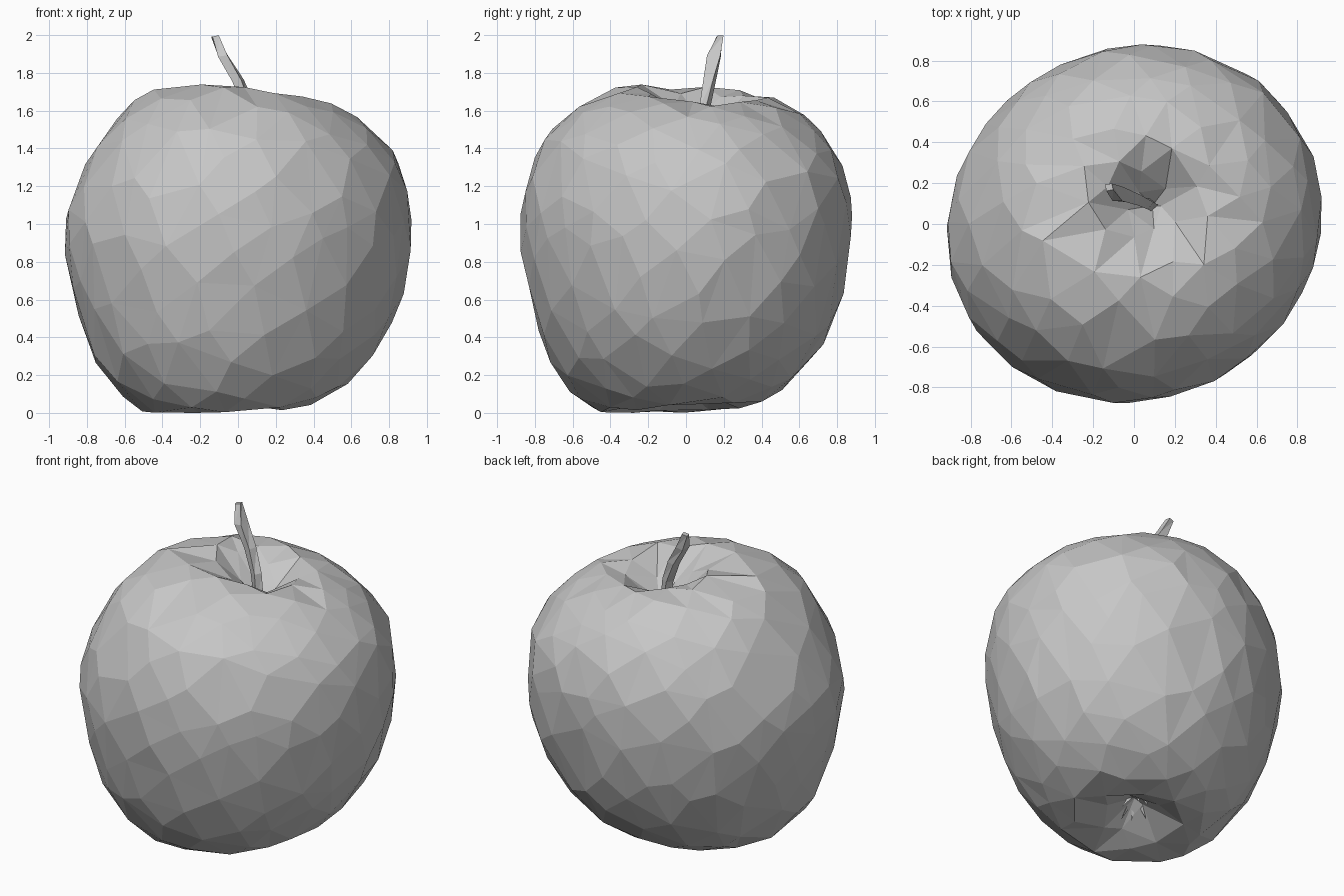
import bpy, bmesh, math, random
from mathutils import Vector

random.seed(7)
cube = bpy.data.objects.get("Cube")
if cube:
    bpy.data.objects.remove(cube)

grey = bpy.data.materials.new("plain grey")
grey.use_nodes = True
colour = (0.57, 0.57, 0.57, 1)
grey.diffuse_color = colour
grey.node_tree.nodes["Principled BSDF"].inputs["Base Color"].default_value = colour


def make_object(name, bm):
    bmesh.ops.recalc_face_normals(bm, faces=bm.faces)
    mesh = bpy.data.meshes.new(name)
    bm.to_mesh(mesh)
    bm.free()
    mesh.materials.append(grey)
    obj = bpy.data.objects.new(name, mesh)
    bpy.context.collection.objects.link(obj)
    return obj


# Fruit profile: polar angle, radius, height, from stem hollow to base hollow
PROFILE = [
    (0, 0, 1.45), (10, .09, 1.52), (20, .19, 1.63), (30, .32, 1.70),
    (40, .48, 1.67), (50, .64, 1.57), (60, .75, 1.45), (70, .85, 1.28),
    (82, .905, 1.08), (95, .91, .86), (107, .86, .60), (120, .765, .35),
    (132, .63, .17), (143, .48, .06), (154, .34, .03), (164, .21, .08),
    (172, .10, .15), (180, 0, .19)]


def profile_at(angle):
    for (a, r0, z0), (b, r1, z1) in zip(PROFILE, PROFILE[1:]):
        if angle <= b:
            f = (angle - a) / (b - a)
            return r0 + (r1 - r0) * f, z0 + (z1 - z0) * f
    return PROFILE[-1][1:]


def ramp(value, start, end):
    return max(0, min(1, (value - start) / (end - start)))


# Fruit: hull of scattered points on a ball, reshaped by the profile
bm = bmesh.new()
count = 230
bm.verts.new((0, 0, 1))
bm.verts.new((0, 0, -1))
for i in range(count):
    polar = math.acos(1 - 2 * (i + .5) / count) + random.uniform(-.06, .06)
    turn = i * math.pi * (3 - math.sqrt(5)) + random.uniform(-.07, .07)
    polar = min(max(polar, .08), math.pi - .08)
    bm.verts.new((math.sin(polar) * math.cos(turn),
                  math.sin(polar) * math.sin(turn), math.cos(polar)))
bmesh.ops.convex_hull(bm, input=bm.verts)
for v in bm.verts:
    angle = math.degrees(math.acos(max(-1, min(1, v.co.z))))
    r, z = profile_at(angle)
    turn = math.atan2(v.co.y, v.co.x)
    r *= 1.01 + .033 * math.sin(2 * turn)
    shoulder = ramp(angle, 88, 62)
    crown = ramp(angle, 60, 25)
    base = ramp(angle, 105, 140)
    x = r * math.cos(turn) + .04 * shoulder + .05 * crown - .03 * base
    y = (.952 + .04 * shoulder) * r * math.sin(turn)
    y += .01 * shoulder + .08 * crown - .03 * base
    top = max(0, (z - 1.3) / .4)
    z -= top * (.12 * (x - .07) + .07 * (y - .08))
    z += base * (.05 * x + .05 * y)
    v.co = (x, y, z)
lowest = min(v.co.z for v in bm.verts)
for v in bm.verts:
    v.co.z -= lowest * max(0, 1 - v.co.z)
make_object("fruit", bm)

# Stem: bent four-sided stalk, widest just under its tip
STEM = [((.09, .09, 1.42), .035, .03), ((.06, .10, 1.62), .035, .03),
        ((0, .125, 1.76), .035, .038), ((-.08, .148, 1.89), .035, .05),
        ((-.122, .18, 1.995), .024, .022)]
bm = bmesh.new()
rings = []
for i, (centre, wx, wy) in enumerate(STEM):
    ring = []
    for k in range(4):
        a = k * math.pi / 2 + i * .25
        offset = Vector((wx * math.cos(a), wy * math.sin(a), .005 * math.cos(a)))
        ring.append(bm.verts.new(Vector(centre) + offset))
    rings.append(ring)
for low, high in zip(rings, rings[1:]):
    for k in range(4):
        n = (k + 1) % 4
        bm.faces.new((low[k], low[n], high[n]))
        bm.faces.new((low[k], high[n], high[k]))
bm.faces.new(rings[0])
bm.faces.new(rings[-1])
make_object("stem", bm)

# Dried blossom: small pointed slivers in the base hollow
bm = bmesh.new()
for k in range(6):
    a = k * math.tau / 6 + random.uniform(-.3, .3)
    out = Vector((math.cos(a), math.sin(a), 0))
    side = Vector((-out.y, out.x, 0)) * .02
    root = Vector((-.04, -.03, .18)) + out * .02
    tip = root + out * random.uniform(.05, .1) - Vector((0, 0, random.uniform(.08, .13)))
    base = [bm.verts.new(p) for p in
            (root + side, root - side, root + out * .03)]
    point = bm.verts.new(tip)
    bm.faces.new(base)
    for j in range(3):
        bm.faces.new((base[j], base[(j + 1) % 3], point))
make_object("dried_blossom", bm)
